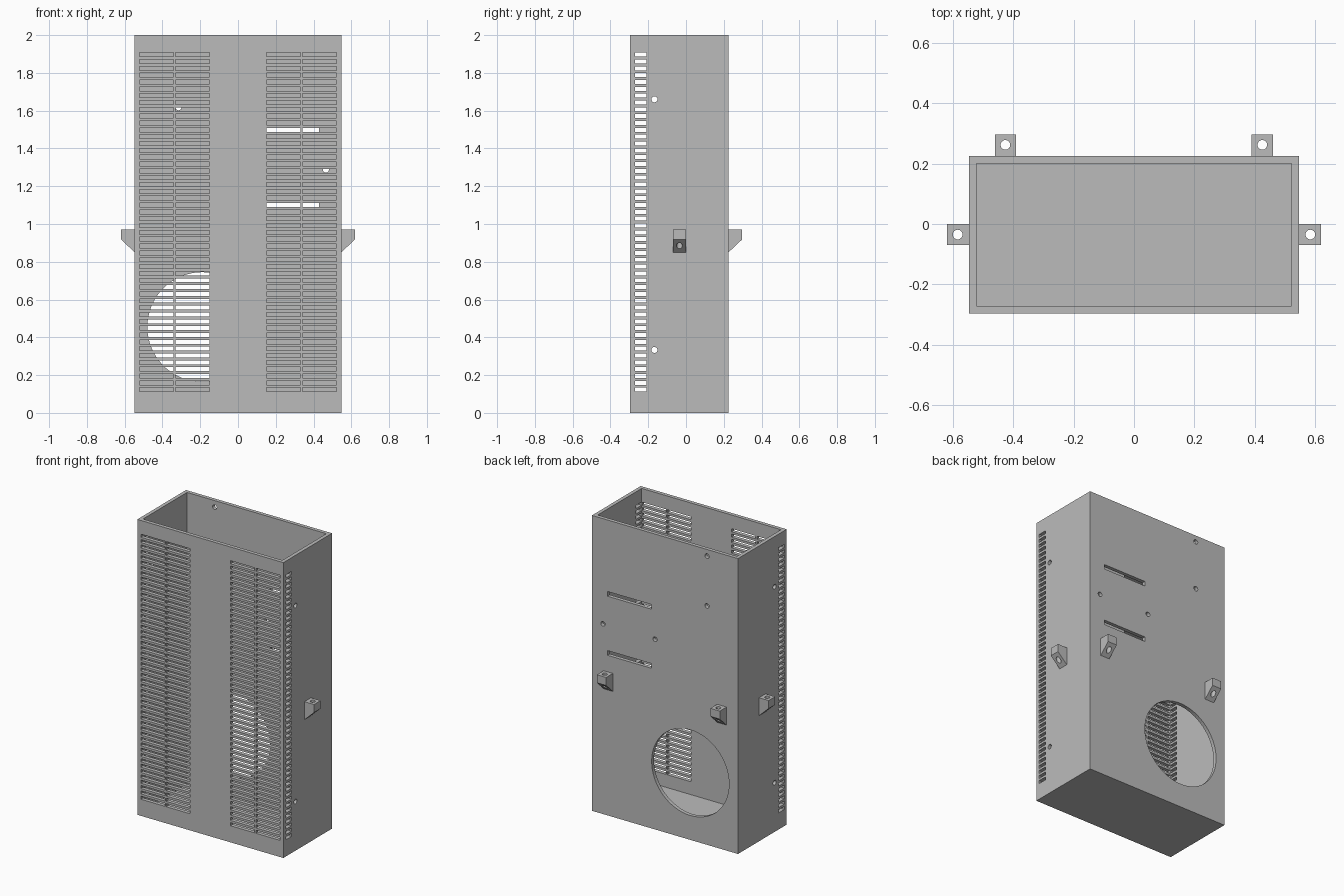
import bpy, bmesh, math
from mathutils import Matrix, Vector

cube = bpy.data.objects.get("Cube")
if cube:
    bpy.data.objects.remove(cube, do_unlink=True)

grey = bpy.data.materials.new("plain_grey")
grey.use_nodes = True
colour = (0.5, 0.5, 0.5, 1)
grey.diffuse_color = colour
grey.node_tree.nodes["Principled BSDF"].inputs["Base Color"].default_value = colour

HALF_X, FRONT, BACK, HEIGHT = 0.547, -0.296, 0.225, 2.0
WALL = 0.025
ROWS, ROW_START, PITCH, SLOT_H = 50, 0.123, 0.0362, 0.021
HOLE_R = 0.016


def add_box(bm, lo, hi):
    lo, hi = Vector(lo), Vector(hi)
    m = Matrix.Translation((lo + hi) / 2) @ Matrix.Diagonal((*(hi - lo), 1))
    bmesh.ops.create_cube(bm, size=1, matrix=m)


def add_rod(bm, centre, radius, length, axis="Z", sides=24):
    turn = {"X": Matrix.Rotation(math.pi / 2, 4, "Y"),
            "Y": Matrix.Rotation(math.pi / 2, 4, "X"),
            "Z": Matrix.Identity(4)}[axis]
    bmesh.ops.create_cone(bm, cap_ends=True, segments=sides, radius1=radius, radius2=radius,
                          depth=length, matrix=Matrix.Translation(centre) @ turn)


def make_object(name, bm):
    bmesh.ops.recalc_face_normals(bm, faces=bm.faces)
    mesh = bpy.data.meshes.new(name)
    bm.to_mesh(mesh)
    bm.free()
    mesh.materials.append(grey)
    obj = bpy.data.objects.new(name, mesh)
    bpy.context.collection.objects.link(obj)
    return obj


def cut(obj, cutters):
    """Subtract each cutter in turn, bake the result and drop the cutters."""
    for c in cutters:
        c.hide_render = True
        mod = obj.modifiers.new(c.name, "BOOLEAN")
        mod.operation, mod.solver, mod.object = "DIFFERENCE", "EXACT", c
    dg = bpy.context.evaluated_depsgraph_get()
    baked = bpy.data.meshes.new_from_object(obj.evaluated_get(dg))
    obj.modifiers.clear()
    obj.data = baked
    for c in cutters:
        bpy.data.objects.remove(c, do_unlink=True)


# Open-topped housing
bm = bmesh.new()
add_box(bm, (-HALF_X, FRONT, 0), (HALF_X, BACK, HEIGHT))
housing = make_object("housing", bm)

bm = bmesh.new()
add_box(bm, (-HALF_X + WALL, FRONT + WALL, WALL), (HALF_X - WALL, BACK - WALL, HEIGHT + 0.1))
cavity = make_object("cavity_cutter", bm)

# Ventilation slots: two paired columns in front, one column in each side
front_bm, side_bm = bmesh.new(), bmesh.new()
for row in range(ROWS):
    z = ROW_START + row * PITCH
    z0, z1 = z - SLOT_H / 2, z + SLOT_H / 2
    for s in (-1, 1):
        for a, b in ((0.151, 0.331), (0.341, 0.521)):
            x0, x1 = sorted((s * a, s * b))
            add_box(front_bm, (x0, FRONT - 0.05, z0), (x1, FRONT + 0.04, z1))
        x0, x1 = sorted((s * 0.5, s * 0.6))
        add_box(side_bm, (x0, -0.27, z0), (x1, -0.209, z1))

# Screw holes in the sides
for s in (-1, 1):
    for z in (0.333, 1.66):
        add_rod(side_bm, (s * HALF_X, -0.167, z), HOLE_R, 0.1, "X")
front_slots = make_object("front_slot_cutter", front_bm)
side_slots = make_object("side_slot_cutter", side_bm)

# Back wall: round fan opening, two cable slots and screw holes
bm = bmesh.new()
add_rod(bm, (-0.19, BACK, 0.455), 0.29, 0.1, "Y", 64)
for z in (1.1, 1.5):
    add_box(bm, (0.1, BACK - 0.05, z - 0.016), (0.43, BACK + 0.05, z + 0.016))
for x, z in ((-0.315, 1.955), (-0.315, 1.618), (0.465, 1.288), (0.075, 1.288)):
    add_rod(bm, (x, BACK, z), HOLE_R, 0.1, "Y")
back_holes = make_object("back_cutter", bm)
cut(housing, [cavity, front_slots, side_slots, back_holes])


# Wedge-shaped mounting brackets with a vertical hole
def bracket(name, place, angle):
    reach, half = 0.072, 0.035
    bm = bmesh.new()
    profile = [(0, 0.85), (reach, 0.918), (reach, 0.972), (0, 0.972)]
    face = bm.faces.new([bm.verts.new((x, -half, z)) for x, z in profile])
    side = bmesh.ops.extrude_face_region(bm, geom=[face])["geom"]
    bmesh.ops.translate(bm, vec=(0, 2 * half, 0),
                        verts=[v for v in side if isinstance(v, bmesh.types.BMVert)])
    obj = make_object(name, bm)
    bm = bmesh.new()
    add_rod(bm, (reach / 2 + 0.001, 0, 0.9), HOLE_R, 0.4)
    cut(obj, [make_object("bracket_hole_cutter", bm)])
    obj.data.transform(Matrix.Translation(place) @ Matrix.Rotation(angle, 4, "Z"))


bracket("left_bracket", (HALF_X, -0.035, 0), 0)
bracket("right_bracket", (-HALF_X, -0.035, 0), math.pi)
bracket("back_left_bracket", (0.425, BACK, 0), math.pi / 2)
bracket("back_right_bracket", (-0.426, BACK, 0), math.pi / 2)
